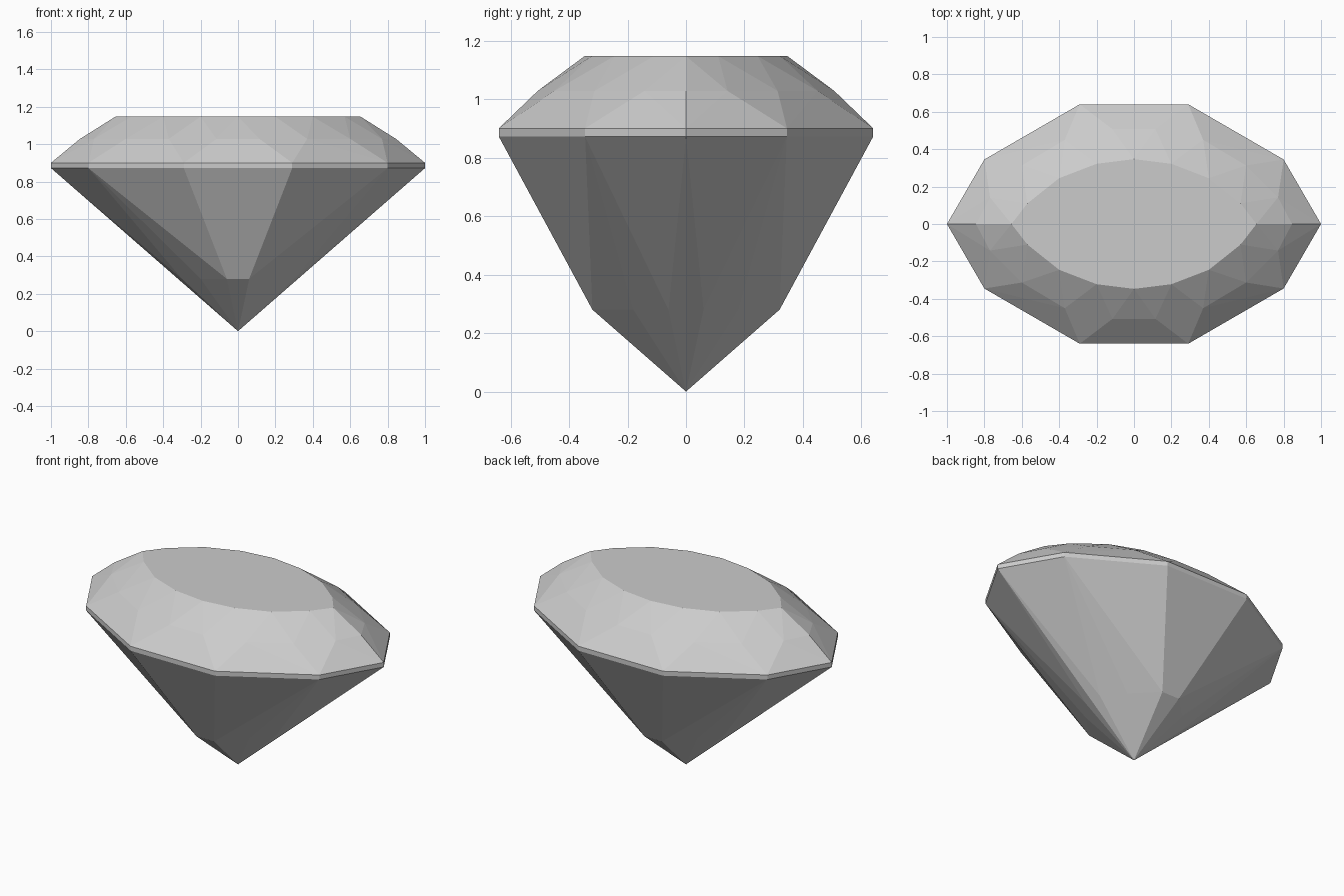
import bpy
import bmesh

cube = bpy.data.objects.get("Cube")
if cube:
    bpy.data.objects.remove(cube, do_unlink=True)

# Colour
mat = bpy.data.materials.new("gem_grey")
mat.use_nodes = True
grey = (0.6, 0.6, 0.6, 1)
mat.diffuse_color = grey
mat.node_tree.nodes["Principled BSDF"].inputs["Base Color"].default_value = grey

# Quarter outlines of each level, mirrored across both axes
girdle = [(1, 0), (0.8, 0.345), (0.29, 0.64)]
star = [(0.845, 0), (0.77, 0.142), (0.6, 0.313), (0.37, 0.45), (0.115, 0.507)]
table = [(0.655, 0), (0.57, 0.11), (0.4, 0.245), (0.2, 0.322), (0, 0.347)]
lower = [(0.3, 0.06), (0.2, 0.18), (0.06, 0.32)]
levels = [(0, [(0, 0)]), (0.28, lower), (0.872, girdle),
          (0.9, girdle), (1.028, star), (1.147, table)]

bm = bmesh.new()
for z, outline in levels:
    points = {(sx * x, sy * y) for x, y in outline for sx in (1, -1) for sy in (1, -1)}
    for x, y in sorted(points):
        bm.verts.new((x, y, z))

# Facets: every level lies on one convex stone
bmesh.ops.convex_hull(bm, input=bm.verts[:])
bmesh.ops.dissolve_limit(bm, angle_limit=0.02, verts=bm.verts[:], edges=bm.edges[:])
bmesh.ops.recalc_face_normals(bm, faces=bm.faces[:])

mesh = bpy.data.meshes.new("gemstone")
bm.to_mesh(mesh)
bm.free()
mesh.materials.append(mat)
gem = bpy.data.objects.new("gemstone", mesh)
bpy.context.collection.objects.link(gem)
